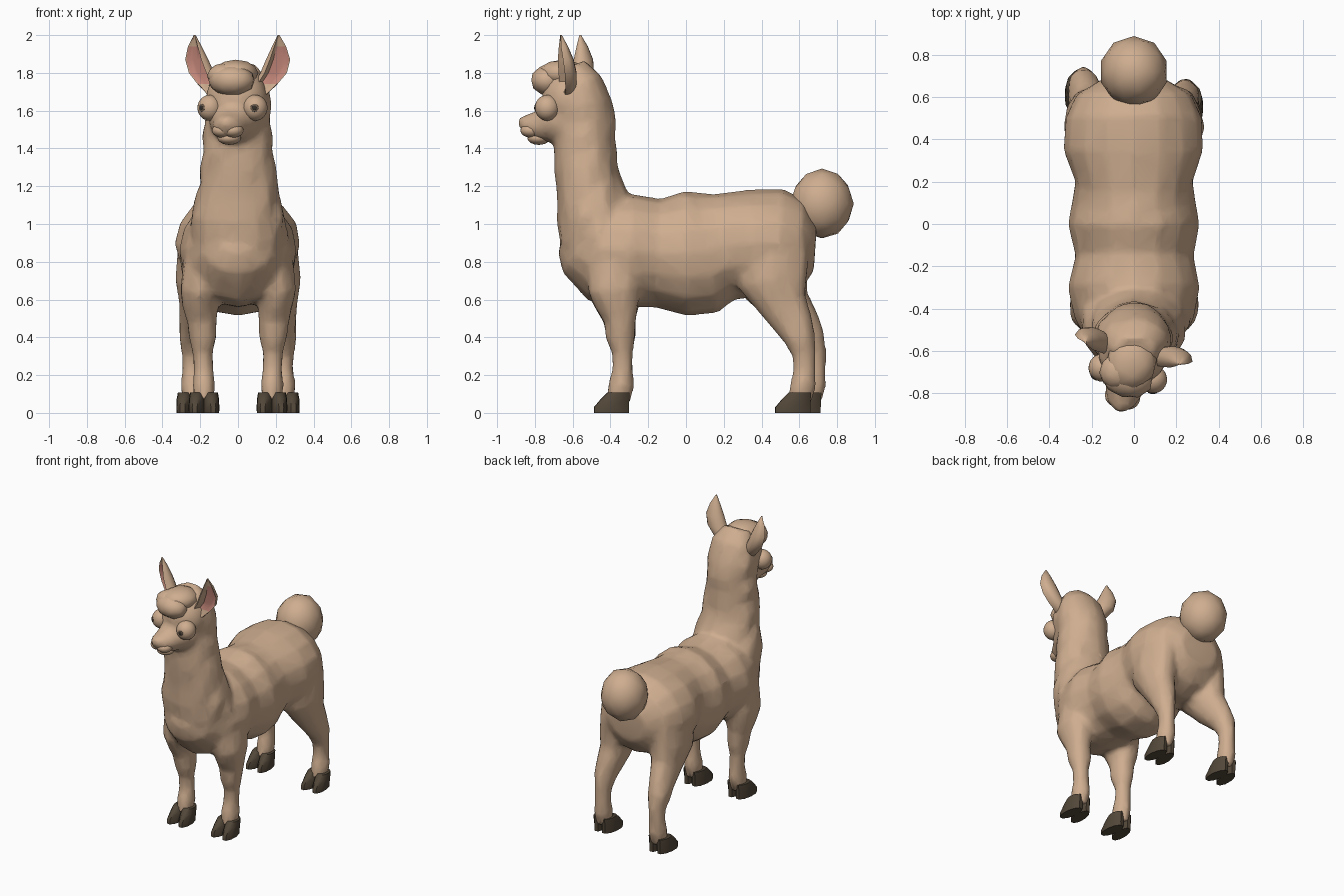
import bpy, bmesh, math, random
from mathutils import Vector, Matrix

if "Cube" in bpy.data.objects:
    bpy.data.objects.remove(bpy.data.objects["Cube"])

random.seed(4)


def material(name, rgb):
    m = bpy.data.materials.new(name)
    m.diffuse_color = (*rgb, 1)
    m.use_nodes = True
    m.node_tree.nodes["Principled BSDF"].inputs["Base Color"].default_value = m.diffuse_color
    return m


TAN = material("tan wool", (0.62, 0.42, 0.277))
PINK = material("inner ear pink", (0.57, 0.25, 0.20))
HOOF = material("dark hoof", (0.085, 0.063, 0.041))
DARK = material("pupil dark", (0.035, 0.028, 0.022))
IRIS = material("iris brown", (0.16, 0.11, 0.075))

# Head parts are built facing -y around a pivot, then turned slightly
HEAD = Matrix.Translation((0, -0.58, 0)) @ Matrix.Rotation(math.radians(-13), 4, 'Z')
SIDES = (-1, 1)


def loft(bm, rings, n=14, jitter=0.0, axis=None, mat=Matrix()):
    """Closed tube through rings (x, y, z, half width, half depth)."""
    pts = [Vector(r[:3]) for r in rings]
    loops = []
    for i, (p, r) in enumerate(zip(pts, rings)):
        t = axis or (pts[min(i + 1, len(pts) - 1)] - pts[max(i - 1, 0)]).normalized()
        v = t.cross(Vector((1, 0, 0))).normalized()
        u = v.cross(t)
        loop = []
        for k in range(n):
            a = math.tau * k / n
            s = 1 + random.uniform(-jitter, jitter)
            loop.append(bm.verts.new(mat @ (p + s * (u * r[3] * math.cos(a) + v * r[4] * math.sin(a)))))
        loops.append(loop)
    faces = []
    for a, b in zip(loops, loops[1:]):
        for k in range(n):
            j = (k + 1) % n
            faces.append(bm.faces.new((a[k], a[j], b[j], b[k])))
    faces += [bm.faces.new(loops[0][::-1]), bm.faces.new(loops[-1])]
    bmesh.ops.recalc_face_normals(bm, faces=faces)
    return loops


def ball(bm, c, r, mat=Matrix(), sub=3, jitter=0.0):
    m = mat @ Matrix.Translation(c) @ Matrix.Diagonal((*r, 1))
    vs = bmesh.ops.create_icosphere(bm, subdivisions=sub, radius=1)["verts"]
    for v in vs:
        v.co = m @ (v.co * (1 + random.uniform(-jitter, jitter)))


def finish(bm, name, mats, angle=None):
    me = bpy.data.meshes.new(name)
    for f in bm.faces:
        f.smooth = True
    bm.to_mesh(me)
    bm.free()
    for m in mats:
        me.materials.append(m)
    ob = bpy.data.objects.new(name, me)
    bpy.context.collection.objects.link(ob)
    if angle:
        bpy.ops.object.select_all(action='DESELECT')
        ob.select_set(True)
        bpy.context.view_layer.objects.active = ob
        bpy.ops.object.shade_smooth_by_angle(angle=math.radians(angle))
    return ob


# Torso, neck, head and legs fused into one woolly skin
bm = bmesh.new()
torso = [(-.63, .95, .10, .11), (-.57, .92, .20, .20), (-.45, .87, .28, .285),
         (-.30, .86, .315, .30), (-.15, .845, .28, .285), (0, .845, .315, .332),
         (.11, .847, .295, .325), (.20, .88, .28, .285), (.35, .895, .332, .285),
         (.50, .89, .322, .295), (.61, .885, .27, .245), (.685, .88, .15, .13)]
loft(bm, [(0, *r) for r in torso], 16, 0.015)

neck = [(-.37, .70, .23, .17), (-.43, .82, .25, .20), (-.465, .94, .26, .205),
        (-.485, 1.05, .248, .20), (-.505, 1.14, .225, .19), (-.52, 1.22, .205, .178),
        (-.53, 1.30, .197, .167), (-.535, 1.38, .187, .165), (-.535, 1.46, .19, .157),
        (-.53, 1.54, .177, .155), (-.535, 1.63, .18, .15), (-.565, 1.75, .158, .122),
        (-.60, 1.84, .10, .07)]
loft(bm, [(0, *r) for r in neck], 16, 0.055)

ball(bm, (0, -.03, 1.66), (.165, .155, .17), HEAD)
muzzle = [(0, 0, 1.56, .15, .15), (0, -.11, 1.545, .135, .125), (0, -.18, 1.525, .10, .092),
          (0, -.235, 1.52, .085, .07), (0, -.285, 1.53, .062, .05)]
loft(bm, muzzle, 14, 0, None, HEAD)
ball(bm, (0, -.272, 1.535), (.05, .047, .04), HEAD)

front_leg = [(.19, -.38, .80, .10, .15), (.20, -.38, .65, .11, .145), (.195, -.36, .56, .095, .115),
             (.19, -.35, .49, .08, .088), (.185, -.345, .40, .074, .079), (.185, -.337, .32, .056, .056),
             (.182, -.335, .23, .053, .055), (.18, -.343, .15, .062, .068), (.18, -.36, .06, .053, .063)]
hind_leg = [(.20, .45, .85, .12, .20), (.205, .46, .70, .125, .19), (.215, .515, .57, .10, .132),
            (.23, .575, .46, .08, .102), (.238, .60, .40, .075, .085), (.24, .625, .31, .057, .062),
            (.24, .627, .23, .054, .058), (.243, .62, .15, .063, .068), (.243, .60, .06, .053, .063)]


def hind_shift(s, z):
    # the hind leg on the -x side stands further back
    return 0.055 * max(0, min(1, (0.68 - z) / 0.28)) if s < 0 else 0


for s in SIDES:
    loft(bm, [(s * x, y, z, a, b) for x, y, z, a, b in front_leg], 12, 0.055)
    loft(bm, [(s * x, y + hind_shift(s, z), z, a, b) for x, y, z, a, b in hind_leg], 12, 0.05)

body = finish(bm, "body", [TAN])
rm = body.modifiers.new("fuse", 'REMESH')
rm.mode = 'VOXEL'
rm.voxel_size = 0.02
rm.use_smooth_shade = True
sm = body.modifiers.new("soften", 'SMOOTH')
sm.factor, sm.iterations = 0.5, 3
dc = body.modifiers.new("reduce", 'DECIMATE')
dc.ratio = 0.25

# Woolly forelock
bm = bmesh.new()
for c, r in (((0, -.15, 1.76), (.125, .095, .083)), ((.005, -.075, 1.80), (.12, .13, .07)),
             ((-.05, -.13, 1.785), (.085, .085, .068))):
    ball(bm, c, r, HEAD, 2, 0.03)
finish(bm, "forelock", [TAN])

# Upper lips and chin
bm = bmesh.new()
for s in SIDES:
    ball(bm, (s * .03, -.24, 1.495), (.054, .056, .038), HEAD)
ball(bm, (0, -.205, 1.455), (.062, .06, .036), HEAD)
finish(bm, "lips", [TAN])

# Bulging eyes with small pupils
bm, im, pm = bmesh.new(), bmesh.new(), bmesh.new()
for s in SIDES:
    c = Vector((s * .123, -.13, 1.615))
    ball(bm, c, (.066, .066, .069), HEAD)
    turn = Matrix.Translation(c) @ Matrix.Rotation(math.radians(10 if s > 0 else -30), 4, 'Z')
    ball(im, (0, -.063, 0), (.021, .0045, .021), HEAD @ turn, 3)
    ball(pm, (0, -.0655, 0), (.013, .004, .013), HEAD @ turn, 3)
finish(bm, "eyes", [TAN])
finish(im, "irises", [IRIS])
finish(pm, "pupils", [DARK])

# Cupped ears with pink inside
ear = [(.105, -.01, 1.67, .04, .04), (.155, -.015, 1.74, .062, .052), (.197, -.02, 1.80, .070, .055),
       (.220, -.03, 1.87, .064, .048), (.225, -.04, 1.94, .037, .028), (.222, -.05, 2.0, .005, .005)]
for s in SIDES:
    bm = bmesh.new()
    loops = loft(bm, [(s * r[0], *r[1:]) for r in ear], 16, 0, Vector((0, 0, 1)))
    inner = set()
    for loop, r in zip(loops[1:-1], ear[1:-1]):
        for v in loop:
            d = v.co.y - r[1]
            out = (s * v.co.x - r[0]) / r[3]
            if d < 0.001 and out > -0.6:
                v.co.y = r[1] - d * 0.15 - 0.012 * (out > 0.9)
                if out < 0.96:
                    inner.add(v)
    for f in bm.faces:
        f.material_index = int(all(v in inner for v in f.verts))
    pivot = Vector((s * .16, -.02, 1.7))
    turn = Matrix.Translation(pivot) @ Matrix.Rotation(s * math.radians(16), 4, 'Z') @ Matrix.Translation(-pivot)
    bm.transform(HEAD @ turn)
    finish(bm, "ear_left" if s < 0 else "ear_right", [TAN, PINK], 60)

# Ball tail
bm = bmesh.new()
ball(bm, (0, .72, 1.108), (.163, .168, .185), Matrix(), 2, 0.01)
finish(bm, "tail", [TAN])

# Cloven hooves: two toes on each foot
toe = [(0, -.035, 0, .041, .097), (0, -.035, .03, .042, .097),
       (0, -.015, .075, .042, .078), (0, .002, .107, .038, .062)]
for label, x, y in (("front", .18, -.36), ("hind", .245, .60)):
    for s in SIDES:
        bm = bmesh.new()
        back = hind_shift(s, 0) if label == "hind" else 0
        for t in SIDES:
            m = (Matrix.Translation((s * x + t * .036, y + back, 0))
                 @ Matrix.Rotation(t * math.radians(6), 4, 'Z'))
            loft(bm, toe, 10, 0, Vector((0, 0, 1)), m)
        finish(bm, label + "_hoof_" + ("left" if s < 0 else "right"), [HOOF], 50)
